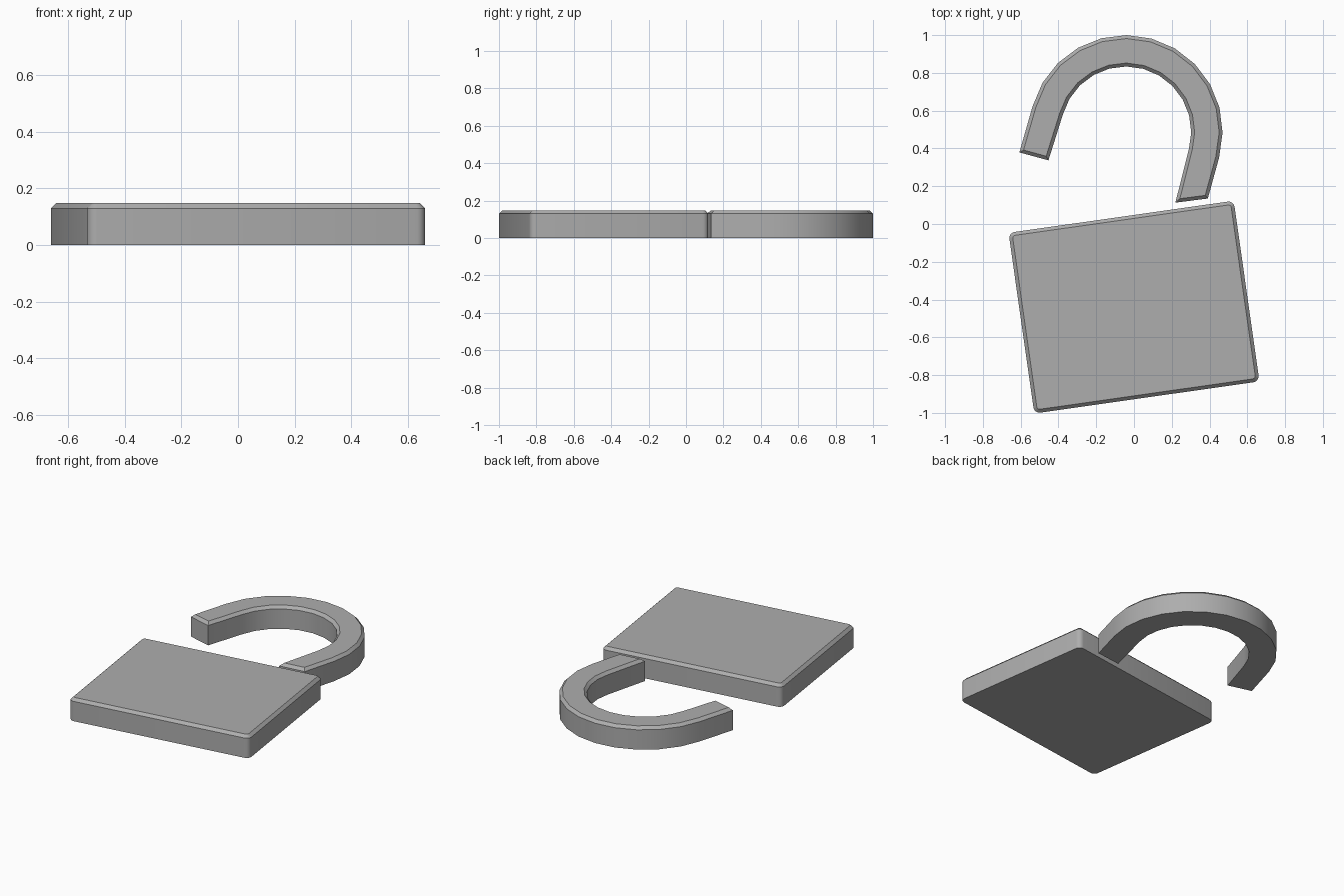
import bpy, bmesh
from math import radians, cos, sin
from mathutils import Vector, Matrix

if "Cube" in bpy.data.objects:
    bpy.data.objects.remove(bpy.data.objects["Cube"])

HEIGHT, CHAMFER = 0.148, 0.018

# Dark grey metal
grey = bpy.data.materials.new("dark_grey")
grey.diffuse_color = (0.42, 0.42, 0.42, 1)
grey.use_nodes = True
grey.node_tree.nodes["Principled BSDF"].inputs["Base Color"].default_value = grey.diffuse_color


def arc(cx, cy, r, a0, a1, n):
    """Points on an arc, angles in degrees."""
    return [Vector((cx + r * cos(radians(a0 + (a1 - a0) * i / n)),
                    cy + r * sin(radians(a0 + (a1 - a0) * i / n)), 0)) for i in range(n + 1)]


def plate(name, outline):
    """Extrude a counter-clockwise outline and chamfer its top edge."""
    bm = bmesh.new()
    base = bm.faces.new([bm.verts.new(p) for p in outline])
    base.normal_update()
    top = bmesh.ops.extrude_face_region(bm, geom=[base], use_keep_orig=True)["geom"]
    face = next(g for g in top if isinstance(g, bmesh.types.BMFace))
    bmesh.ops.translate(bm, vec=(0, 0, HEIGHT - CHAMFER), verts=face.verts)
    bmesh.ops.recalc_face_normals(bm, faces=bm.faces)
    bmesh.ops.inset_region(bm, faces=[face], thickness=CHAMFER, use_even_offset=True)
    bmesh.ops.translate(bm, vec=(0, 0, CHAMFER), verts=face.verts)
    mesh = bpy.data.meshes.new(name)
    bm.to_mesh(mesh)
    bm.free()
    mesh.materials.append(grey)
    obj = bpy.data.objects.new(name, mesh)
    bpy.context.collection.objects.link(obj)
    bpy.ops.object.select_all(action='DESELECT')
    obj.select_set(True)
    bpy.context.view_layer.objects.active = obj
    bpy.ops.object.shade_smooth_by_angle(angle=radians(30))
    return obj


# Lock body: tilted rounded rectangle
hw, hh, r = 0.602, 0.483, 0.032
corners = [(1, 1, 0), (-1, 1, 90), (-1, -1, 180), (1, -1, 270)]
rect = [p for sx, sy, a in corners
        for p in arc(sx * (hw - r), sy * (hh - r), r, a, a + 90, 4)]
place = Matrix.Translation((0, -0.44, 0)) @ Matrix.Rotation(radians(8.1), 4, 'Z')
plate("lock_body", [place @ p for p in rect])

# Open shackle: leaning U, right end cut parallel to the body
cx, cy, tilt = -0.043, 0.488, -15.4
outer = arc(cx, cy, 0.512, tilt, tilt + 180, 12)
inner = arc(cx, cy, 0.346, tilt + 180, tilt, 12)
left_end = [Vector((-0.607, 0.379, 0)), Vector((-0.453, 0.337, 0))]
right_end = [Vector((0.219, 0.113, 0)), Vector((0.391, 0.135, 0))]
plate("shackle", outer + left_end + inner + right_end)
